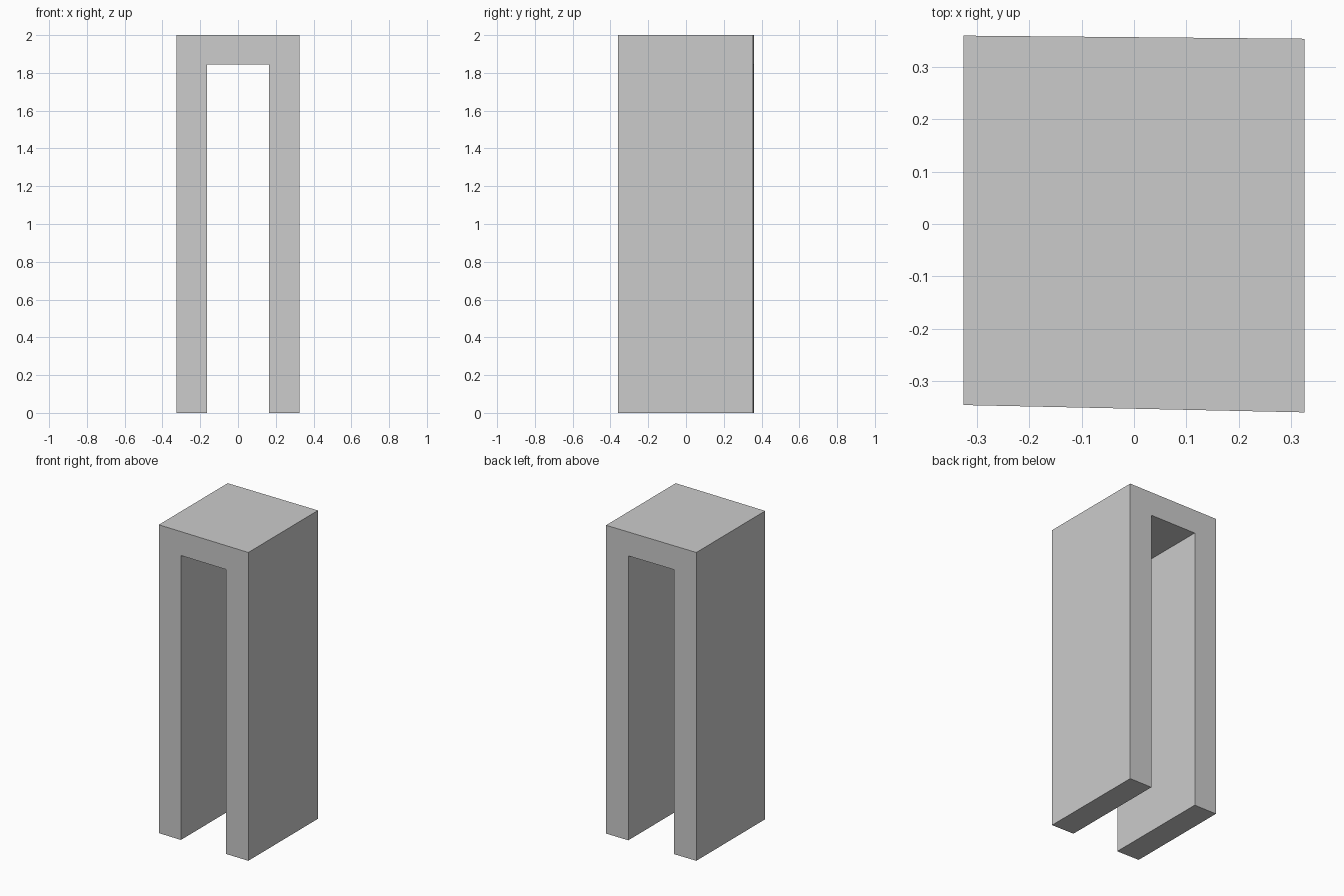
import bpy
import bmesh

if "Cube" in bpy.data.objects:
    bpy.data.objects.remove(bpy.data.objects["Cube"])

# Arch outline in x, z
W, IN, TOP, LINTEL = 0.326, 0.165, 2.0, 1.845
outline = [(-W, 0), (-IN, 0), (-IN, LINTEL), (IN, LINTEL),
           (IN, 0), (W, 0), (W, TOP), (-W, TOP)]


def slanted(x, left, right):
    """Depth of a slightly skewed end face at position x."""
    return left + (right - left) * (x + W) / (2 * W)


bm = bmesh.new()
front = [bm.verts.new((x, slanted(x, -0.346, -0.36), z)) for x, z in outline]
back = [bm.verts.new((x, slanted(x, 0.36, 0.354), z)) for x, z in outline]

# Front and back faces, then the walls between them
bm.faces.new(front)
bm.faces.new(back[::-1])
n = len(outline)
for i in range(n):
    j = (i + 1) % n
    bm.faces.new((front[i], back[i], back[j], front[j]))
bmesh.ops.recalc_face_normals(bm, faces=bm.faces)

mesh = bpy.data.meshes.new("square_arch")
bm.to_mesh(mesh)
bm.free()
bpy.context.collection.objects.link(bpy.data.objects.new("square_arch", mesh))
